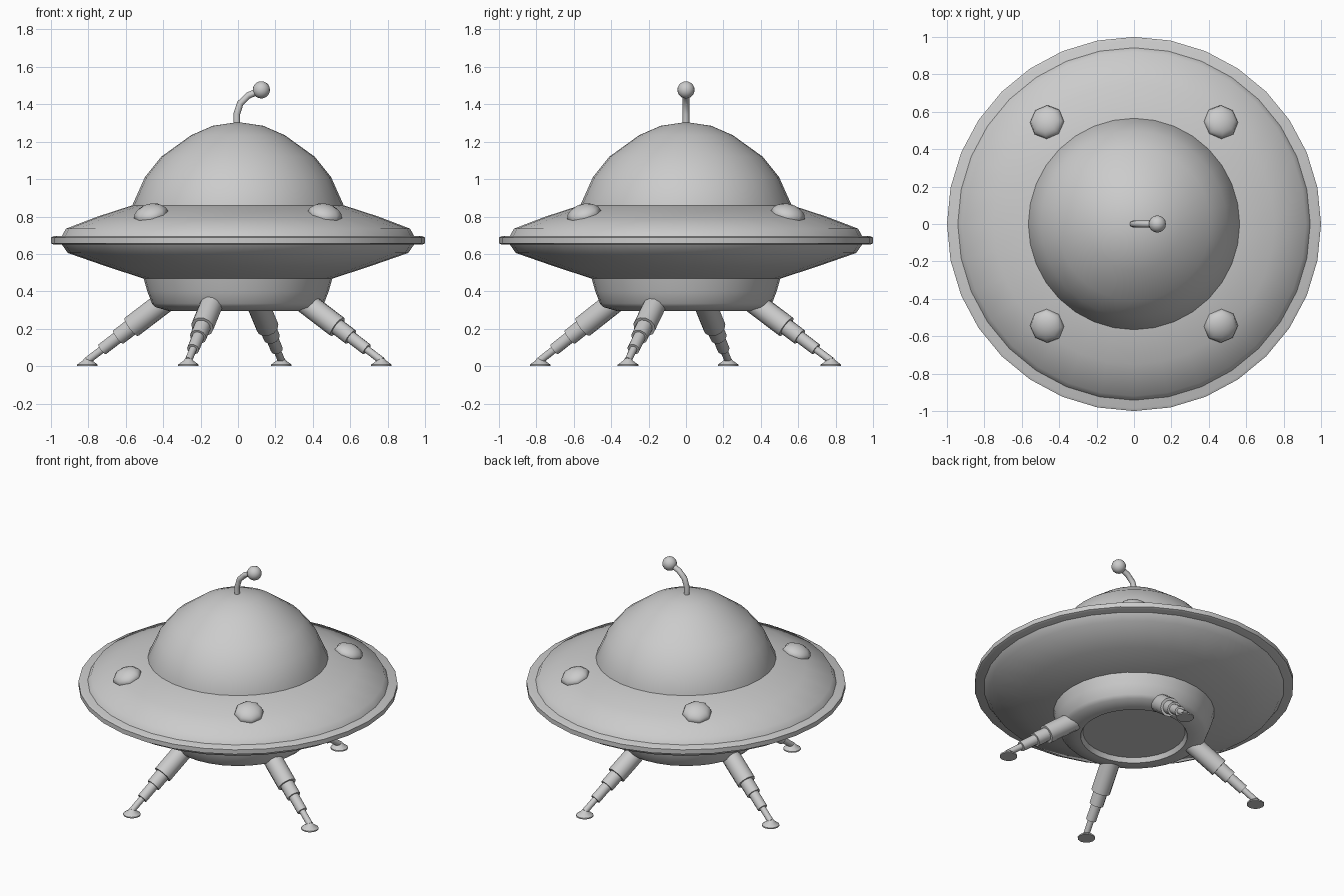
import bpy, bmesh, math
from mathutils import Vector, Matrix

if "Cube" in bpy.data.objects:
    bpy.data.objects.remove(bpy.data.objects["Cube"], do_unlink=True)

GREY = (0.6, 0.6, 0.6, 1)
mat = bpy.data.materials.new("light_grey")
mat.use_nodes = True
mat.diffuse_color = GREY
mat.node_tree.nodes["Principled BSDF"].inputs["Base Color"].default_value = GREY


def finish(obj, angle=50):
    obj.data.materials.append(mat)
    bpy.ops.object.select_all(action="DESELECT")
    obj.select_set(True)
    bpy.context.view_layer.objects.active = obj
    bpy.ops.object.shade_smooth_by_angle(angle=math.radians(angle))
    return obj


def add_mesh(name, bm, matrix):
    bmesh.ops.recalc_face_normals(bm, faces=bm.faces)
    mesh = bpy.data.meshes.new(name)
    bm.to_mesh(mesh)
    bm.free()
    obj = bpy.data.objects.new(name, mesh)
    obj.matrix_world = matrix
    bpy.context.collection.objects.link(obj)
    return finish(obj)


def lathe(name, profile, sides=32, matrix=Matrix()):
    """Revolve (radius, height) points about z."""
    bm = bmesh.new()
    verts = [bm.verts.new((r, 0, z)) for r, z in profile]
    edges = [bm.edges.new(pair) for pair in zip(verts, verts[1:])]
    bmesh.ops.spin(bm, geom=verts + edges, cent=(0, 0, 0), axis=(0, 0, 1),
                   angle=math.tau, steps=sides)
    bmesh.ops.remove_doubles(bm, verts=bm.verts, dist=0.0002)
    return add_mesh(name, bm, matrix)


def ball(name, radius, sides, rings, matrix):
    bm = bmesh.new()
    bmesh.ops.create_uvsphere(bm, u_segments=sides, v_segments=rings, radius=radius)
    return add_mesh(name, bm, matrix)


# Saucer body
lathe("dome", [(0, 1.305), (0.135, 1.285), (0.25, 1.235), (0.41, 1.12),
               (0.498, 1.01), (0.565, 0.86), (0.565, 0.84), (0, 0.84)])
lathe("upper_saucer", [(0, 0.86), (0.565, 0.86), (0.75, 0.8), (0.92, 0.735),
                       (0.945, 0.69), (0, 0.69)])
lathe("rim", [(0, 0.695), (0.985, 0.695), (1, 0.688), (1, 0.657),
              (0.985, 0.65), (0, 0.65)])
lathe("lower_saucer", [(0, 0.66), (0.945, 0.655), (0.91, 0.605), (0.7, 0.532),
                       (0.495, 0.465), (0, 0.465)])
lathe("base", [(0, 0.48), (0.505, 0.47), (0.485, 0.4), (0.46, 0.335), (0.44, 0.315),
               (0.37, 0.295), (0.335, 0.295), (0.32, 0.325), (0, 0.325)])

# Dome lights, flattened and tilted to the saucer slope
for side, sx in (("left", 1), ("right", -1)):
    for end, sy in (("front", -1), ("back", 1)):
        spot = Vector((sx * 0.465, sy * 0.545, 0.81))
        slope = Vector((spot.x, spot.y, 2.1)).normalized()
        tilt = Vector((0, 0, 1)).rotation_difference(slope).to_matrix().to_4x4()
        ball(f"light_{end}_{side}", 0.093, 8, 8,
             Matrix.Translation(spot) @ tilt @ Matrix.Diagonal((1, 1, 0.6, 1)))

# Telescopic legs and foot pads
centre = Vector((-0.018, -0.02, 0))
feet = {"front": (-0.265, -0.78), "back": (0.232, 0.775),
        "left": (0.767, -0.31), "right": (-0.805, 0.225)}
for name, (x, y) in feet.items():
    foot = Vector((x, y, 0))
    lathe(f"foot_{name}", [(0, 0), (0.055, 0), (0.055, 0.008), (0.025, 0.03),
                           (0.018, 0.04), (0, 0.045)], 12, Matrix.Translation(foot))
    ankle = foot + Vector((0, 0, 0.03))
    hip = centre + (foot - centre) * 0.5 + Vector((0, 0, 0.33))
    axis = hip - ankle
    stages = [(0.02, 0, 0.2), (0.033, 0.2, 0.42), (0.045, 0.42, 0.6), (0.061, 0.6, 1.1)]
    profile = [(0, 0)]
    for radius, start, stop in stages:
        profile += [(radius, start * axis.length), (radius, stop * axis.length)]
    profile.append((0, 1.1 * axis.length))
    turn = Vector((0, 0, 1)).rotation_difference(axis).to_matrix().to_4x4()
    lathe(f"leg_{name}", profile, 12, Matrix.Translation(ankle) @ turn)

# Bent antenna with a ball tip
curve = bpy.data.curves.new("antenna", "CURVE")
curve.dimensions = "3D"
curve.bevel_depth = 0.018
curve.bevel_resolution = 2
curve.use_fill_caps = True
path = [(-0.006, 1.28), (-0.006, 1.35), (0.012, 1.405), (0.055, 1.447), (0.12, 1.475)]
spline = curve.splines.new("POLY")
spline.points.add(len(path) - 1)
for point, (x, z) in zip(spline.points, path):
    point.co = (x, 0, z, 1)
antenna = bpy.data.objects.new("antenna", curve)
bpy.context.collection.objects.link(antenna)
bpy.ops.object.select_all(action="DESELECT")
antenna.select_set(True)
bpy.context.view_layer.objects.active = antenna
bpy.ops.object.convert(target="MESH")
finish(bpy.context.view_layer.objects.active)
ball("antenna_tip", 0.046, 16, 10, Matrix.Translation((0.125, 0, 1.477)))
